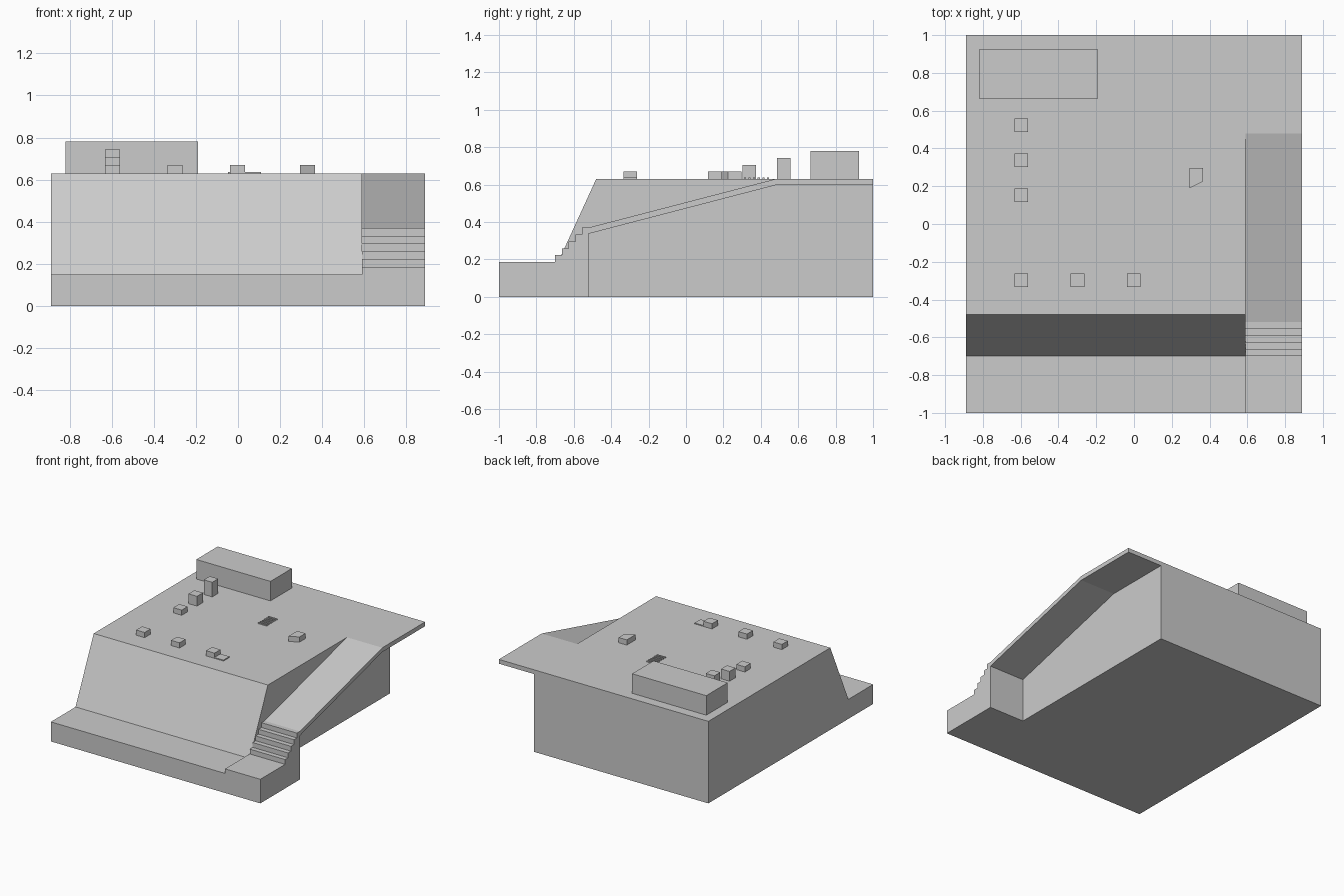
import bpy

if "Cube" in bpy.data.objects:
    bpy.data.objects.remove(bpy.data.objects["Cube"])


def prism(name, pts, lo, hi, axis):
    """Extrude a 2D outline along x (outline in y,z) or z (outline in x,y)."""
    def place(p, t):
        return (t, p[0], p[1]) if axis == 'x' else (p[0], p[1], t)
    n = len(pts)
    verts = [place(p, lo) for p in pts] + [place(p, hi) for p in pts]
    faces = [tuple(range(n))[::-1], tuple(range(n, 2 * n))]
    faces += [(i, (i + 1) % n, n + (i + 1) % n, n + i) for i in range(n)]
    mesh = bpy.data.meshes.new(name)
    mesh.from_pydata(verts, [], faces)
    obj = bpy.data.objects.new(name, mesh)
    bpy.context.collection.objects.link(obj)
    return obj


def box(name, x0, x1, y0, y1, top, bottom=0.63):
    return prism(name, [(x0, y0), (x1, y0), (x1, y1), (x0, y1)], bottom, top, 'z')


DECK = 0.63

# Main block with low front ledge and sloped bank
prism("main_block", [(-1, 0), (1, 0), (1, DECK), (-0.48, DECK),
                     (-0.70, 0.15), (-1, 0.15)], -0.89, 0.59, 'x')

# Side strip: landing, five steps, ramp and overhanging deck
steps = []
for i in range(5):
    y = -0.70 + i * 0.036
    steps += [(y, 0.185 + i * 0.037), (y, 0.185 + (i + 1) * 0.037)]
outline = [(-1, 0), (-1, 0.185)] + steps + [
    (-0.52, 0.37), (0.48, DECK), (1, DECK), (1, 0.597),
    (0.48, 0.597), (-0.52, 0.337), (-0.52, 0)]
prism("stairs_and_ramp", outline[::-1], 0.59, 0.89, 'x')

# Large block at the back
box("back_block", -0.82, -0.19, 0.665, 0.925, 0.78)

# Column of rising posts
for i, top in enumerate((0.67, 0.705, 0.742)):
    y = 0.117 + i * 0.185
    box(f"post_{i + 1}", -0.632, -0.56, y, y + 0.072, top)

# Row of cubes near the front edge, with a thin plate beside the last
for i in range(3):
    x = -0.632 + i * 0.297
    box(f"front_cube_{i + 1}", x, x + 0.072, -0.333, -0.261, 0.67)
box("thin_plate", 0.034, 0.11, -0.333, -0.261, 0.637)

# Slatted grille
for i in range(6):
    y = 0.31 + i * 0.0245
    box(f"grille_slat_{i + 1}", -0.047, 0.027, y, y + 0.011, 0.637)

# Cube with an angled front
prism("angled_cube", [(0.295, 0.19), (0.365, 0.225), (0.365, 0.297),
                      (0.295, 0.297)], DECK, 0.67, 'z')
